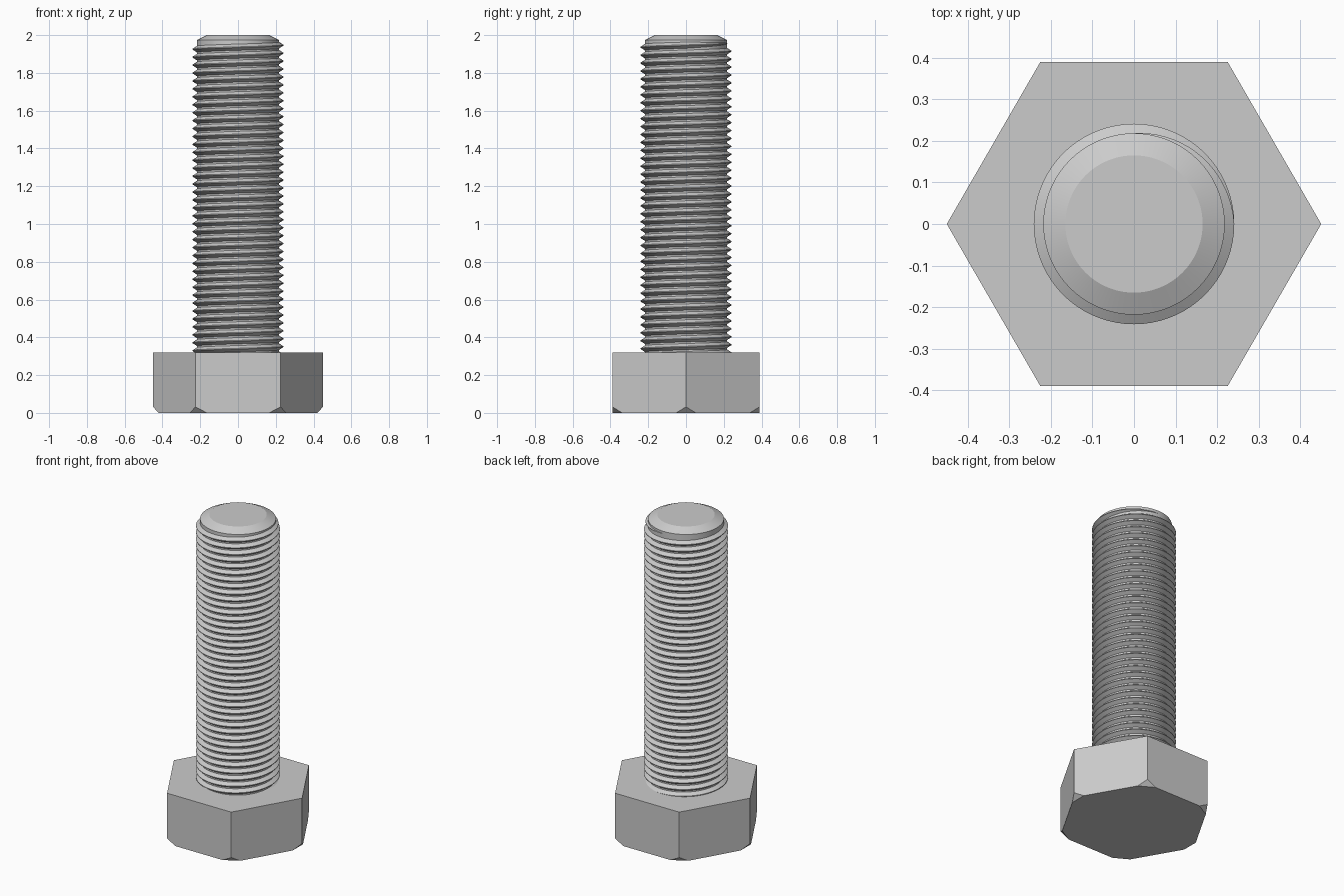
import bpy, bmesh, math
from math import sin, cos, pi, radians
from mathutils import Matrix, Vector

cube = bpy.data.objects.get("Cube")
if cube:
    bpy.data.objects.remove(cube, do_unlink=True)

steel = bpy.data.materials.new("grey steel")
steel.use_nodes = True
grey = (0.6, 0.6, 0.6, 1)
steel.diffuse_color = grey
steel.node_tree.nodes["Principled BSDF"].inputs["Base Color"].default_value = grey

HEAD_RADIUS, HEAD_TOP = 0.45, 0.32
ROOT, CREST = 0.218, 0.241
PITCH, STEPS = 0.042, 72
THREAD_END = 1.957


def make_object(name, bm, smooth_angle=None):
    bmesh.ops.recalc_face_normals(bm, faces=bm.faces)
    mesh = bpy.data.meshes.new(name)
    bm.to_mesh(mesh)
    bm.free()
    mesh.materials.append(steel)
    obj = bpy.data.objects.new(name, mesh)
    bpy.context.collection.objects.link(obj)
    if smooth_angle:
        bpy.ops.object.select_all(action='DESELECT')
        obj.select_set(True)
        bpy.context.view_layer.objects.active = obj
        bpy.ops.object.shade_smooth_by_angle(angle=radians(smooth_angle))
    return obj


# Hexagonal head, corners to the sides, with its lower corners planed off
bm = bmesh.new()
bmesh.ops.create_cone(bm, cap_ends=True, segments=6, radius1=HEAD_RADIUS,
                      radius2=HEAD_RADIUS, depth=HEAD_TOP,
                      matrix=Matrix.Translation((0, 0, HEAD_TOP / 2))
                      @ Matrix.Rotation(pi / 2, 4, 'Z'))
corners = [v.co.xy.normalized() for v in bm.verts if v.co.z < 0.01]
for d in corners:
    bmesh.ops.bisect_plane(bm, geom=bm.verts[:] + bm.edges[:] + bm.faces[:],
                           plane_co=(d.x * 0.42, d.y * 0.42, 0),
                           plane_no=Vector((d.x, d.y, -0.94)), clear_outer=True)
    bmesh.ops.holes_fill(bm, edges=[e for e in bm.edges if e.is_boundary])
make_object("hex_head", bm)

# Shank core with a chamfered tip, turned from a profile
bm = bmesh.new()
profile = [(0, 0.3), (ROOT, 0.3), (ROOT, 1.974), (0.165, 2), (0, 2)]
verts = [bm.verts.new((r, 0, z)) for r, z in profile]
edges = [bm.edges.new(pair) for pair in zip(verts, verts[1:])]
bmesh.ops.spin(bm, geom=verts + edges, axis=(0, 0, 1), cent=(0, 0, 0),
               angle=2 * pi, steps=STEPS, use_duplicate=False)
bmesh.ops.remove_doubles(bm, verts=bm.verts, dist=0.0001)
make_object("shank_core", bm, 25)

# Right-handed screw thread that fades out at the back near the tip
bm = bmesh.new()
turns = (THREAD_END - HEAD_TOP) / PITCH + 0.5
count = int(turns * STEPS)
previous = None
for i in range(count + 1):
    left = count - i
    angle = pi / 2 - left * 2 * pi / STEPS
    z = THREAD_END - left * PITCH / STEPS
    grow = min(1, left / (STEPS * 0.25))
    crest = ROOT + (CREST - ROOT) * grow
    half = 0.003 + 0.015 * grow
    section = [(ROOT - 0.002, -half), (crest, -0.002),
               (crest, 0.002), (ROOT - 0.002, half)]
    row = [bm.verts.new((r * cos(angle), r * sin(angle), z + dz))
           for r, dz in section]
    if previous:
        for j in range(3):
            bm.faces.new((previous[j], row[j], row[j + 1], previous[j + 1]))
    previous = row
make_object("screw_thread", bm, 25)
